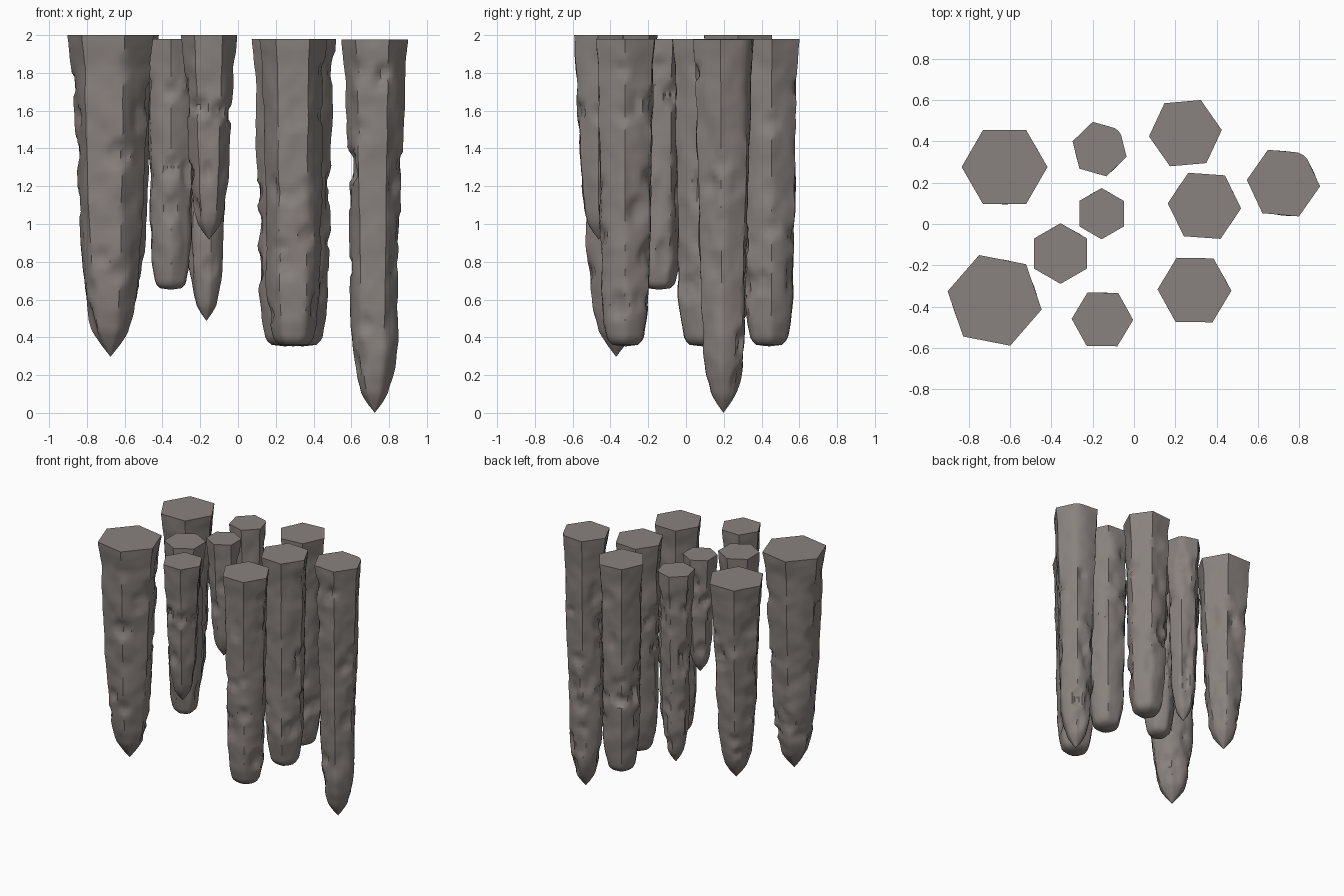
import bpy, bmesh, math, random
from mathutils import Vector, noise

if "Cube" in bpy.data.objects:
    bpy.data.objects.remove(bpy.data.objects["Cube"])

random.seed(7)
rock = bpy.data.materials.new("grey_brown_rock")
rock.diffuse_color = (0.25, 0.222, 0.21, 1)
rock.use_nodes = True
rock.node_tree.nodes["Principled BSDF"].inputs["Base Color"].default_value = rock.diffuse_color

SEG = 36  # six per hexagon side, so corners fall on vertices

# radius fraction against height above the tip, in units of the top radius
POINTED = [(0, 0.01), (0.25, 0.22), (0.55, 0.42), (1.0, 0.55), (2.0, 0.69)]
BLUNT = [(0, 0.42), (0.16, 0.60), (0.7, 0.72), (1.5, 0.80)]


def interp(pts, t):
    for (a, fa), (b, fb) in zip(pts, pts[1:]):
        if t <= b:
            return fa + (fb - fa) * max(0, t - a) / (b - a)
    return pts[-1][1]


def column(name, x, y, R, turn, top, bottom, pointed, chip=None, extra=()):
    H = top - bottom
    pts = (POINTED if pointed else BLUNT) + [((H - 0.16) / R, 0.92),
                                             ((H - 0.04) / R, 0.985), (H / R, 1.0)]
    turn = math.radians(turn)
    seed = Vector((x * 9, y * 9, R * 50))
    # scattered dents: angle, height, width, tallness, depth
    dents = [(random.uniform(0, math.tau), random.uniform(bottom + 0.15, top - 0.12),
              random.uniform(0.03, 0.06), random.uniform(0.04, 0.10),
              random.uniform(0.008, 0.02)) for _ in range(int(H * 10))]
    # chips knocked out of the hexagon corners
    dents += [(turn + random.randrange(6) * math.pi / 3,
               random.uniform(bottom + 0.3, top - 0.15), 0.04,
               random.uniform(0.04, 0.09), random.uniform(0.01, 0.02))
              for _ in range(int(H * 5))]
    dents += list(extra)
    # ring heights, denser at the tip and the rim
    n = int(H / 0.028)
    heights = [0, 0.02, 0.04, 0.06] + [0.08 + (H - 0.12) * i / n for i in range(n + 1)]
    heights += [H - 0.02, H]
    bm = bmesh.new()
    rings = []
    for h in heights:
        f = interp(pts, h / R)
        soft = 0.15 + 0.35 * (1 - h / H)      # corners wear rounder lower down
        amp = min(1, (H - h) / 0.12) * min(1, 0.3 + h / 0.3)
        ring = []
        for i in range(SEG):
            a = math.tau * i / SEG
            local = (a % (math.pi / 3)) - math.pi / 6
            hexr = math.cos(math.pi / 6) / math.cos(local)
            mix = soft if h < H - 0.03 else 0
            r = R * f * (hexr * (1 - mix) + 0.94 * mix)
            w = a + turn
            if chip and h > H - 0.5:
                c = math.cos(w - math.radians(chip))
                if c > 0.3:
                    r = min(r, 0.93 * R * f / c)
            d = Vector((math.cos(w), math.sin(w), 0))
            p = d * r + Vector((0, 0, h * 0.7))
            g = noise.noise(p * 8 + seed) * 0.011 + noise.noise(p * 19 + seed) * 0.005
            z = bottom + h
            for da, dz, wd, tl, dp in dents:
                u = math.remainder(w - da, math.tau) * r / wd
                v = (z - dz) / tl
                q = u * u + v * v
                if q < 1:
                    g -= dp * min(1, (1 - q) * 1.8)
            r = max(0.002, r + g * amp * min(1, r / 0.08))
            ring.append(bm.verts.new((x + d.x * r, y + d.y * r, z)))
        rings.append(ring)
    for lo, hi in zip(rings, rings[1:]):
        for i in range(SEG):
            j = (i + 1) % SEG
            bm.faces.new((lo[i], lo[j], hi[j], hi[i]))
    bm.faces.new(rings[-1])
    # lower cap drops slightly to a blunt centre
    low = bm.verts.new((x, y, bottom - (0 if pointed else 0.008)))
    for i in range(SEG):
        bm.faces.new((rings[0][(i + 1) % SEG], rings[0][i], low))
    if pointed:
        low.co.z -= 0.003
    bmesh.ops.translate(bm, verts=bm.verts, vec=(0, 0, 0.003 if bottom == 0 else 0))
    bmesh.ops.recalc_face_normals(bm, faces=bm.faces)
    me = bpy.data.meshes.new(name)
    bm.to_mesh(me)
    bm.free()
    me.materials.append(rock)
    ob = bpy.data.objects.new(name, me)
    bpy.context.collection.objects.link(ob)
    bpy.ops.object.select_all(action='DESELECT')
    ob.select_set(True)
    bpy.context.view_layer.objects.active = ob
    bpy.ops.object.shade_smooth_by_angle(angle=math.radians(40))


# name, x, y, radius, turn, top, bottom, pointed
column("thick_column_back_left", -0.627, 0.276, 0.208, 0, 2.0, 0.46, True)
column("thick_column_front_left", -0.675, -0.37, 0.232, -11, 2.0, 0.30, True,
       extra=[(-1.3, 1.37, 0.06, 0.08, 0.025)])
column("small_column_back", -0.167, 0.363, 0.136, -16, 1.98, 0.49, True, chip=39)
column("small_column_centre", -0.157, 0.05, 0.124, 30, 1.98, 1.07, True)
column("blunt_column_left", -0.356, -0.143, 0.147, 30, 1.98, 0.66, False)
column("short_column_front", -0.153, -0.462, 0.149, -1, 2.0, 0.92, True,
       extra=[(-1.1, 1.6, 0.04, 0.06, 0.02)])
column("blunt_column_back", 0.249, 0.44, 0.177, 5, 1.98, 0.36, False)
column("blunt_column_middle", 0.341, 0.088, 0.178, -4, 1.98, 0.36, False)
column("blunt_column_front", 0.293, -0.32, 0.179, -1, 1.98, 0.36, False)
column("long_column_right", 0.724, 0.198, 0.178, -5, 1.975, 0, True, chip=50,
       extra=[(3.3, 1.3, 0.09, 0.1, 0.03)])
